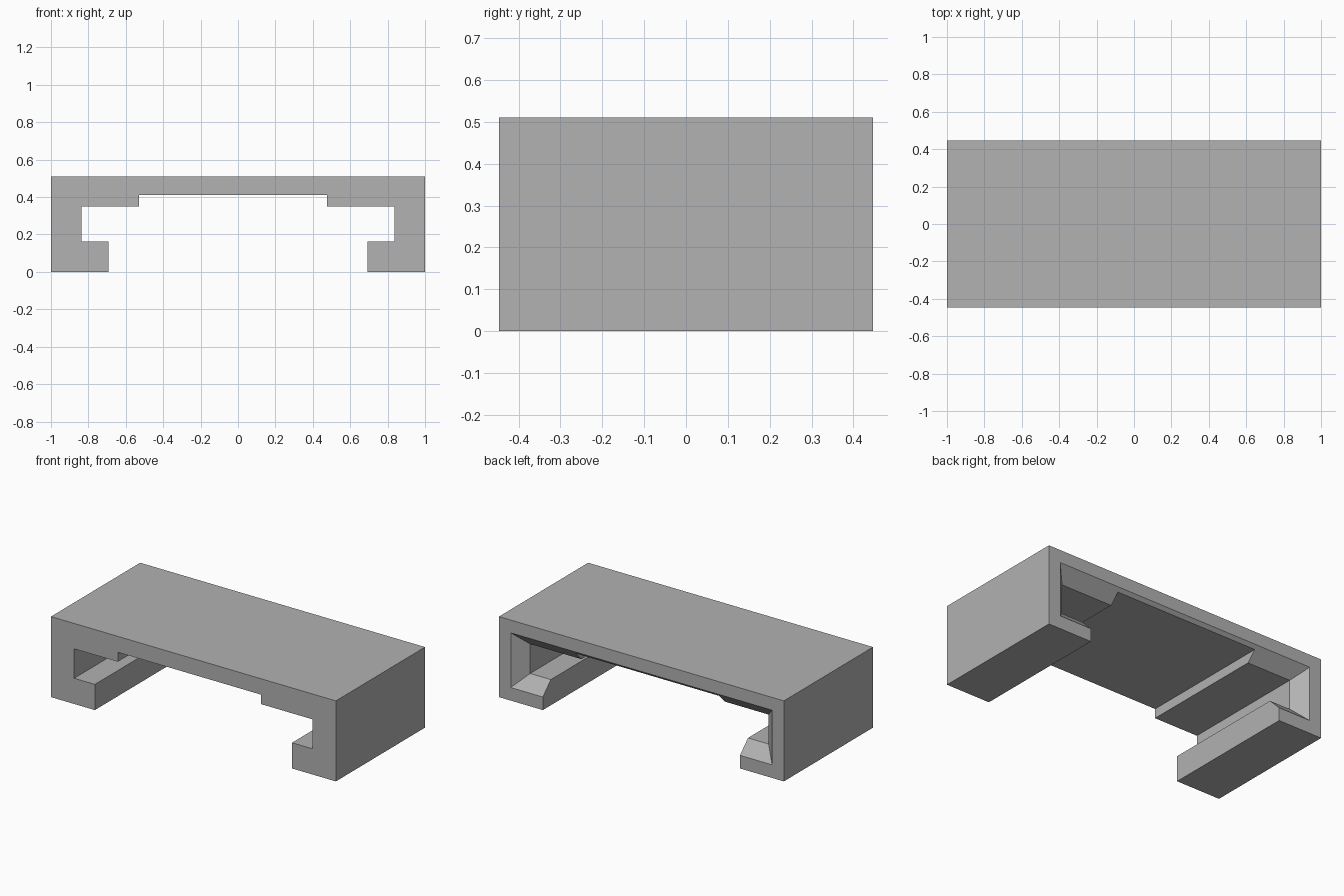
import bpy
import bmesh

default = bpy.data.objects.get("Cube")
if default:
    bpy.data.objects.remove(default, do_unlink=True)

HALF_DEPTH = 0.447
HEIGHT = 0.511
WALL_X, LIP_X = 0.837, 0.692      # inner wall and inner lip edge
LIP_Z, SHELF_Z, ROOF_Z = 0.163, 0.35, 0.41
FLARE = 0.08                      # depth and width of the rear bevel

grey = bpy.data.materials.new("plain grey")
grey.use_nodes = True
colour = (0.445, 0.445, 0.445, 1)
grey.diffuse_color = colour
grey.node_tree.nodes["Principled BSDF"].inputs["Base Color"].default_value = colour


def loft(name, sections):
    """Solid between two matching outlines, each given as (y, [(x, z), ...])."""
    bm = bmesh.new()
    rings = [[bm.verts.new((x, y, z)) for x, z in pts] for y, pts in sections]
    for ring in rings:
        bm.faces.new(ring)
    a, b = rings
    for i in range(len(a)):
        j = (i + 1) % len(a)
        bm.faces.new((a[i], a[j], b[j], b[i]))
    bmesh.ops.recalc_face_normals(bm, faces=bm.faces)
    mesh = bpy.data.meshes.new(name)
    bm.to_mesh(mesh)
    bm.free()
    mesh.materials.append(grey)
    obj = bpy.data.objects.new(name, mesh)
    bpy.context.collection.objects.link(obj)
    return obj


def leg(side):
    """Outline of one hooked leg, from the shelf round to the top corner."""
    return [(side * WALL_X, SHELF_Z), (side * WALL_X, LIP_Z),
            (side * LIP_X, LIP_Z), (side * LIP_X, 0),
            (side, 0), (side, HEIGHT)]


# Bracket body: hooked channel with an off-centre recess under the roof
recess = [(-0.53, SHELF_Z), (-0.53, ROOF_Z), (0.476, ROOF_Z), (0.476, SHELF_Z)]
outline = recess + leg(1) + leg(-1)[::-1]
bracket = loft("clip_bracket", [(-HALF_DEPTH, outline), (HALF_DEPTH, outline)])


def opening(offset):
    """Channel opening grown outwards by the offset."""
    x, low, high = WALL_X + offset, LIP_Z - offset, SHELF_Z + offset
    return [(-x, low), (x, low), (x, high), (-x, high)]


# Flared bevel around the rear opening
extra = 0.02
cutter = loft("rear_flare_cutter", [
    (HALF_DEPTH - FLARE - extra, opening(-extra)),
    (HALF_DEPTH + extra, opening(FLARE + extra))])
cutter.hide_render = True

cut = bracket.modifiers.new("rear_flare", 'BOOLEAN')
cut.operation = 'DIFFERENCE'
cut.solver = 'EXACT'
cut.object = cutter
bpy.context.view_layer.objects.active = bracket
bpy.ops.object.modifier_apply(modifier=cut.name)
bpy.data.objects.remove(cutter, do_unlink=True)
